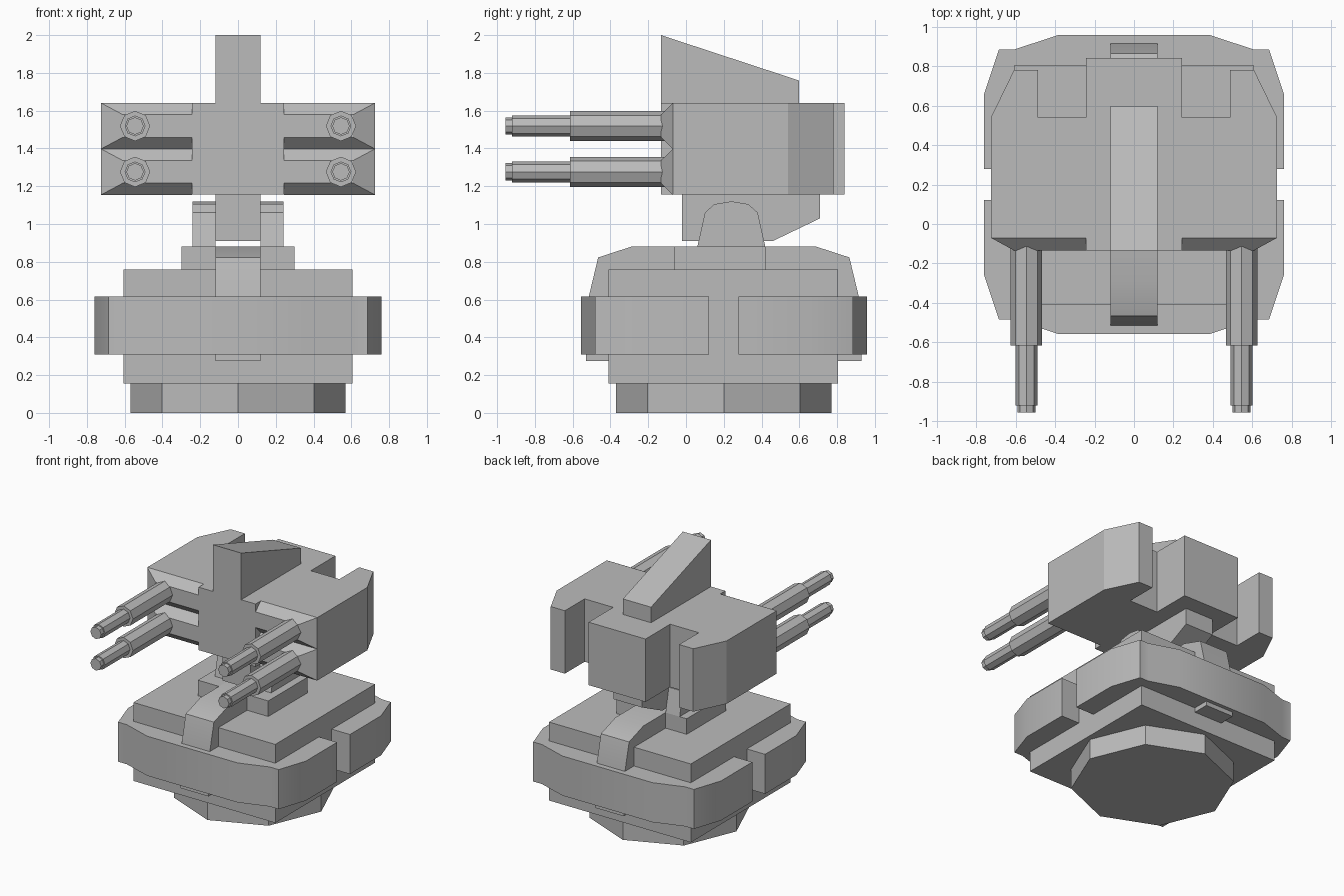
import bpy, bmesh, math
from mathutils import Vector

if "Cube" in bpy.data.objects:
    bpy.data.objects.remove(bpy.data.objects["Cube"], do_unlink=True)

GREY = (0.5, 0.5, 0.5, 1)
grey = bpy.data.materials.new("plain grey")
grey.use_nodes = True
grey.diffuse_color = GREY
grey.node_tree.nodes["Principled BSDF"].inputs["Base Color"].default_value = GREY


def finish(name, bm, smooth=None):
    bmesh.ops.recalc_face_normals(bm, faces=bm.faces)
    mesh = bpy.data.meshes.new(name)
    bm.to_mesh(mesh)
    bm.free()
    mesh.materials.append(grey)
    obj = bpy.data.objects.new(name, mesh)
    bpy.context.collection.objects.link(obj)
    if smooth:
        bpy.ops.object.select_all(action="DESELECT")
        obj.select_set(True)
        bpy.context.view_layer.objects.active = obj
        bpy.ops.object.shade_smooth_by_angle(angle=math.radians(smooth))
    return obj


def prism(name, profile, lo, hi, axis, smooth=None):
    """Extrude a (y, z) profile along x, or an (x, y) profile along z."""
    bm = bmesh.new()
    place = (lambda a, b: (lo, a, b)) if axis == "x" else (lambda a, b: (a, b, lo))
    step = Vector((hi - lo, 0, 0)) if axis == "x" else Vector((0, 0, hi - lo))
    face = bm.faces.new([bm.verts.new(place(a, b)) for a, b in profile])
    out = bmesh.ops.extrude_face_region(bm, geom=[face])
    moved = [v for v in out["geom"] if isinstance(v, bmesh.types.BMVert)]
    bmesh.ops.translate(bm, verts=moved, vec=step)
    return finish(name, bm, smooth)


def box(name, x0, x1, y0, y1, z0, z1):
    return prism(name, [(x0, y0), (x1, y0), (x1, y1), (x0, y1)], z0, z1, "z")


def both_sides(points):
    """Close a half outline by mirroring it across x = 0."""
    return points + [(-x, y) for x, y in reversed(points)]


def tube(name, x, z, rings):
    """Octagonal stepped tube along y from (y, radius) rings."""
    bm = bmesh.new()
    loops = []
    for y, r in rings:
        angles = [math.tau * i / 8 for i in range(8)]
        loops.append([bm.verts.new((x + r * math.cos(a), y, z + r * math.sin(a)))
                      for a in angles])
    for a, b in zip(loops, loops[1:]):
        for i in range(8):
            j = (i + 1) % 8
            bm.faces.new((a[i], a[j], b[j], b[i]))
    bm.faces.new(loops[0])
    bm.faces.new(loops[-1])
    return finish(name, bm)


MID = 0.2  # y centre of the lower hull

# Octagonal foot and square hull
foot = [(0.57 * math.cos(math.tau * i / 8), MID + 0.57 * math.sin(math.tau * i / 8))
        for i in range(8)]
prism("foot", foot, 0, 0.155, "z")
box("hull", -0.605, 0.605, -0.41, 0.805, 0.155, 0.76)

# Front and rear skirts, separated by a gap on each side
half = [(0.385, 0.757), (0.61, 0.683), (0.685, 0.683), (0.76, 0.458), (0.76, 0.078), (0.55, 0.078)]
for name, s in (("front_skirt", -1), ("rear_skirt", 1)):
    prism(name, both_sides([(x, MID + s * d) for x, d in half]), 0.31, 0.615, "z", 30)

# Central strap that bends over the hull
arm = [(0.49, 0.88), (0.665, 0.823), (0.715, 0.615), (0.73, 0.275), (0.55, 0.275)]
strap = [(MID + d, z) for d, z in arm] + [(MID - d, z) for d, z in reversed(arm)]
prism("strap", strap, -0.12, 0.12, "x", 30)

# Pivot brackets with rounded ears
ear_half = [(0.18, 0.88), (0.14, 1.06), (0.09, 1.105)]
ear = ([(0.24 - d, z) for d, z in ear_half] + [(0.24, 1.12)]
       + [(0.24 + d, z) for d, z in reversed(ear_half)])
for side, s in (("left", 1), ("right", -1)):
    box(side + "_bracket", *sorted((s * 0.12, s * 0.3)), -0.06, 0.42, 0.76, 0.88)
    prism(side + "_ear", ear, *sorted((s * 0.12, s * 0.24)), "x")

# Neck, head core and top fin
FRONT = -0.133
prism("neck", [(-0.02, 1.16), (-0.02, 0.91), (0.46, 0.91), (0.71, 1.03), (0.71, 1.16)],
      -0.12, 0.12, "x")
box("head_core", -0.243, 0.243, FRONT, 0.84, 1.155, 1.64)
prism("top_fin", [(FRONT, 1.64), (FRONT, 2.0), (0.597, 1.76), (0.597, 1.64)],
      -0.12, 0.12, "x")

# Gun pods with bevelled front plates and stepped barrels
pod = [(0.243, -0.07), (0.725, -0.07), (0.725, 0.54), (0.608, 0.78), (0.487, 0.78),
       (0.487, 0.54), (0.243, 0.54)]
for side, s in (("left", 1), ("right", -1)):
    prism(side + "_pod", [(s * x, y) for x, y in pod], 1.155, 1.64, "z")
    for level, z in (("lower", 1.276), ("upper", 1.519)):
        bm = bmesh.new()
        back = [(0.243, -0.1215), (0.725, -0.1215), (0.725, 0.1215), (0.243, 0.1215)]
        face = [(0.243, -0.06), (0.61, -0.06), (0.61, 0.06), (0.243, 0.06)]
        a = [bm.verts.new((s * x, -0.07, z + h)) for x, h in back]
        b = [bm.verts.new((s * x, FRONT, z + h)) for x, h in face]
        bm.faces.new(b)
        for i in range(4):
            j = (i + 1) % 4
            bm.faces.new((a[i], a[j], b[j], b[i]))
        bm.faces.new(a)
        finish(f"{side}_{level}_front_plate", bm)
        tube(f"{side}_{level}_barrel", s * 0.545, z,
             [(-0.1, 0.08), (-0.615, 0.08), (-0.615, 0.055), (-0.92, 0.055),
              (-0.92, 0.046), (-0.955, 0.046)])
